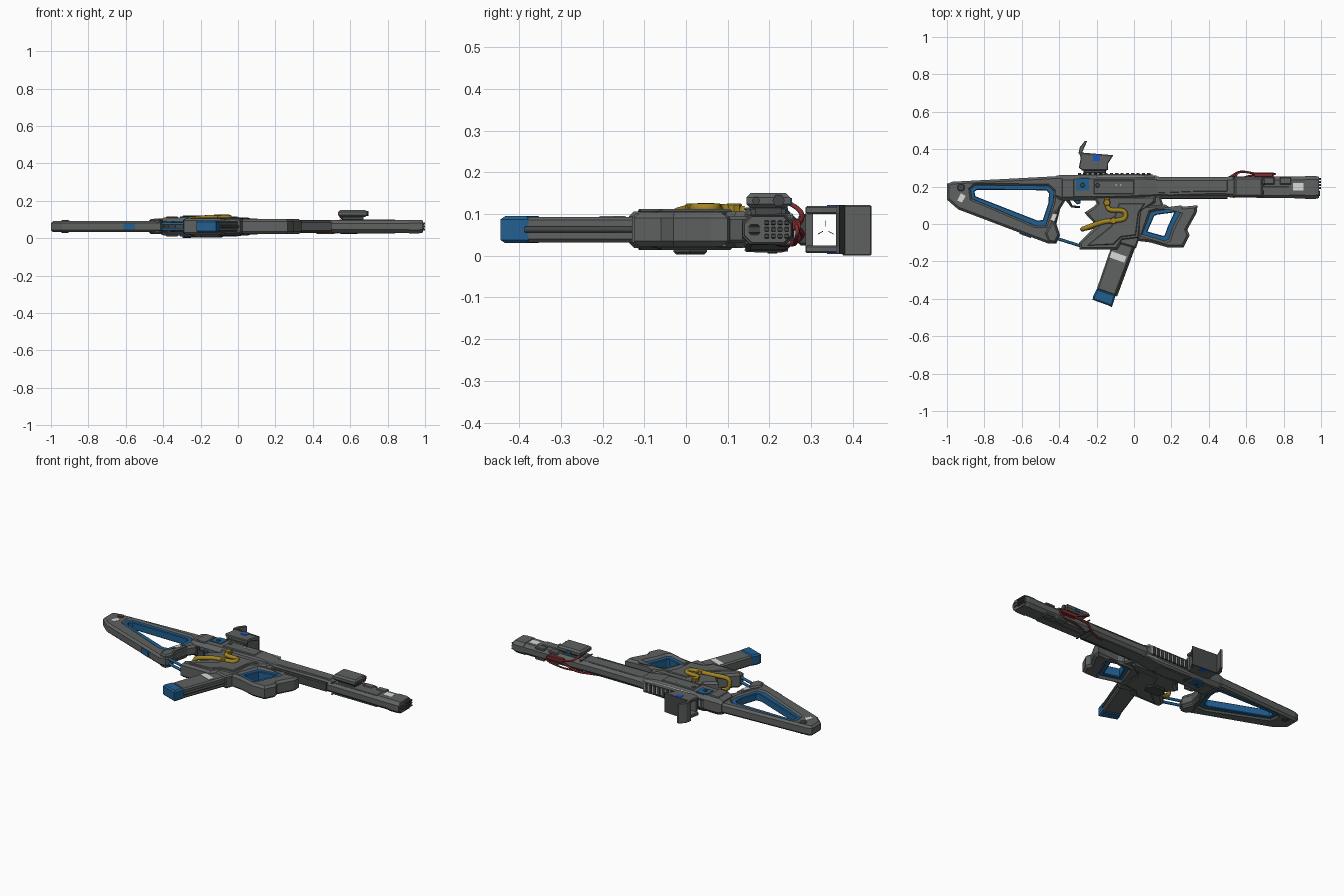
import bpy, bmesh, math
from mathutils import Vector
from mathutils.geometry import tessellate_polygon

CZ = 0.0625   # middle plane of the rifle lying on its side


def material(name, r, g, b):
    m = bpy.data.materials.new(name)
    m.diffuse_color = (r, g, b, 1)
    return m


GREY = material("gunmetal grey", .115, .122, .122)
DARK = material("dark grey", .06, .063, .065)
WHITE = material("label white", .7, .7, .7)
BLUE = material("steel blue", .016, .115, .28)
BRIGHT = material("bright blue", .012, .09, .6)
YELLOW = material("hose yellow", .36, .23, .015)
RED = material("wire red", .22, .025, .03)


def make(name, verts, faces, mat):
    me = bpy.data.meshes.new(name)
    me.from_pydata(verts, [], faces)
    bm = bmesh.new()
    bm.from_mesh(me)
    bmesh.ops.recalc_face_normals(bm, faces=bm.faces)
    bm.to_mesh(me)
    bm.free()
    me.materials.append(mat)
    ob = bpy.data.objects.new(name, me)
    bpy.context.collection.objects.link(ob)
    return ob


def oriented(pts, ccw):
    area = sum(a[0] * b[1] - b[0] * a[1] for a, b in zip(pts, pts[1:] + pts[:1]))
    return pts if (area > 0) == ccw else pts[::-1]


def inset(pts, d):
    out = []
    for i, p in enumerate(pts):
        p = Vector(p)
        e1 = (p - Vector(pts[i - 1])).normalized()
        e2 = (Vector(pts[(i + 1) % len(pts)]) - p).normalized()
        n1, n2 = Vector((-e1.y, e1.x)), Vector((-e2.y, e2.x))
        q = p + (n1 + n2) * (d / max(.35, 1 + n1.dot(n2)))
        out.append((q.x, q.y))
    return out


def plate(name, pts, z0, z1, mat, bev=0.0, hole=None, both=False):
    """Chamfered slab from a top-view outline, with an optional hole or a twin on the other side."""
    loops = [oriented(pts, True)] + ([oriented(hole, False)] if hole else [])
    flat = [q for lp in loops for q in lp]
    small = [inset(lp, bev) for lp in loops]
    flat_small = [q for lp in small for q in lp]
    n = len(flat)
    levels = [(flat_small, z0), (flat, z0 + bev), (flat, z1 - bev), (flat_small, z1)] if bev else [(flat, z0), (flat, z1)]
    verts = [(x, y, z) for lv, z in levels for x, y in lv]
    cap = tessellate_polygon([[Vector((x, y, 0)) for x, y in lp] for lp in small])
    top = n * (len(levels) - 1)
    faces = [tuple(t) for t in cap] + [tuple(i + top for i in t) for t in cap]
    for k in range(len(levels) - 1):
        start = 0
        for lp in loops:
            m = len(lp)
            for i in range(m):
                a, b = k * n + start + i, k * n + start + (i + 1) % m
                faces.append((a, b, b + n, a + n))
            start += m
    make(name, verts, faces, mat)
    if both:
        plate(name + "_far", pts, 2 * CZ - z1, 2 * CZ - z0, mat, bev, hole)


def box(name, x0, x1, y0, y1, z0, z1, mat, bev=0.0, both=False):
    plate(name, [(x0, y0), (x1, y0), (x1, y1), (x0, y1)], z0, z1, mat, bev, None, both)


def disc(name, x, y, r, z0, z1, mat, both=False, n=12):
    plate(name, [(x + r * math.cos(2 * math.pi * i / n), y + r * math.sin(2 * math.pi * i / n))
                 for i in range(n)], z0, z1, mat, r * .15, None, both)


def loft(name, secs, mat):
    """Eight-sided body along x; each section is x, y0, y1, half depth, chamfer."""
    verts, faces = [], []
    for x, y0, y1, h, c in secs:
        a, b = CZ - h, CZ + h
        verts += [(x, y0 + c, a), (x, y1 - c, a), (x, y1, a + c), (x, y1, b - c),
                  (x, y1 - c, b), (x, y0 + c, b), (x, y0, b - c), (x, y0, a + c)]
    for k in range(len(secs) - 1):
        for i in range(8):
            a, b = k * 8 + i, k * 8 + (i + 1) % 8
            faces.append((a, b, b + 8, a + 8))
    last = len(verts) - 8
    faces += [tuple(range(8)), tuple(range(last, last + 8))]
    make(name, verts, faces, mat)


def tube(name, pts, r, mat, order=3):
    cu = bpy.data.curves.new(name, 'CURVE')
    cu.dimensions = '3D'
    cu.bevel_depth, cu.bevel_resolution = r, 1
    cu.use_fill_caps = True
    cu.resolution_u = 4
    sp = cu.splines.new('NURBS')
    sp.points.add(len(pts) - 1)
    for q, p in zip(sp.points, pts):
        q.co = (*p, 1)
    sp.order_u = min(order, len(pts))
    sp.use_endpoint_u = True
    cu.materials.append(mat)
    bpy.context.collection.objects.link(bpy.data.objects.new(name, cu))


# Skeleton stock with blue lining
hole = [(-.872, .185), (-.85, .205), (-.46, .202), (-.43, .175), (-.433, .12), (-.475, -.008), (-.525, -.008), (-.865, .137)]
gap = [(-.853, .172), (-.838, .183), (-.468, .18), (-.455, .165), (-.457, .115), (-.488, .022), (-.515, .018), (-.848, .148)]
plate("stock", [(-1, .13), (-.94, .078), (-.46, -.104), (-.415, -.104), (-.395, -.06), (-.415, 0), (-.395, .08), (-.37, .12),
                (-.37, .256), (-.42, .255), (-.97, .226), (-1, .215)], .032, .093, GREY, .012, hole)
plate("stock_lining", inset(oriented(hole, True), -.006), .04, .085, BLUE, .004, gap)
plate("stock_neck", [(-.455, -.095), (-.42, -.1), (-.4, -.06), (-.42, 0), (-.4, .08), (-.425, .07), (-.445, .0), (-.475, -.05)],
      .022, .103, GREY, .008)
plate("stock_underside_pad", [(-.61, -.04), (-.55, -.062), (-.552, -.075), (-.612, -.053)], .045, .08, BLUE)
disc("stock_bolt", -.925, .195, .02, .09, .098, DARK, True)
plate("stock_label", [(-.945, .125), (-.92, .115), (-.9, .15), (-.925, .165)], .092, .0945, WHITE)
plate("neck_label", [(-.45, .02), (-.425, .015), (-.41, .052), (-.435, .058)], .1, .1045, WHITE)
for z in (.048, .077):
    tube("stock_link_rod", [(-.42, -.075, z), (-.27, -.122, z)], .008, BLUE, 2)

# Receiver and barrel shroud
loft("receiver", [(-.42, .14, .257, .038, .015), (-.395, .125, .262, .048, .02), (-.05, .125, .264, .051, .024),
                  (.03, .13, .264, .049, .024), (.12, .137, .258, .036, .02)], GREY)
loft("barrel_shroud", [(.1, .138, .254, .036, .02), (.2, .138, .25, .033, .018), (.45, .146, .25, .033, .018),
                       (.53, .142, .254, .034, .018), (.985, .136, .254, .034, .018)], GREY)
loft("shroud_lower_rail", [(.11, .134, .155, .026, .005), (.5, .134, .155, .026, .005)], DARK)
loft("muzzle_cap", [(.915, .134, .257, .036, .018), (.97, .134, .257, .036, .018), (.99, .14, .252, .031, .018)], GREY)
for i in range(4):
    for j in range(3):
        y, z = .188 + i * .016, .0465 + j * .016
        box("muzzle_tooth", .988, 1.0, y, y + .011, z - .005, z + .006, DARK, .002)
box("muzzle_bore", .988, .993, .15, .178, .05, .075, DARK, .006)
box("muzzle_label", .85, .905, .178, .22, .0955, .098, WHITE, 0)
for x in (.69, .78):
    box("shroud_block", x, x + .06, .212, .25, .085, .101, GREY, .004, True)
box("shroud_panel", .54, .83, .15, .2, .094, .099, GREY, .002, True)
box("shroud_seam", .528, .536, .14, .256, .094, .0985, DARK, 0, True)
plate("shroud_side_panel", [(.13, .165), (.36, .175), (.5, .175), (.5, .235), (.13, .235)], .092, .098, GREY, .002, None, True)

# Receiver details
plate("receiver_blue_panel", [(-.31, .18), (-.24, .18), (-.24, .245), (-.29, .245), (-.31, .23)], .108, .1155, BLUE, 0, None, True)
box("receiver_rear_panel", -.385, -.32, .14, .24, .107, .116, GREY, .004, True)
box("ejection_panel", -.215, .0, .16, .235, .109, .117, GREY, .004, True)
for x in (-.275, -.195):
    disc("receiver_pin", x, .207, .012, .11, .12, DARK, True)
for x in (-.1, -.075):
    box("receiver_mark", x, x + .008, .205, .212, .116, .1185, WHITE)
box("receiver_light_strip", -.2, .11, .247, .257, .088, .102, WHITE, .003, True)
box("rail_base", -.3, .1, .258, .268, .042, .083, WHITE)
for i in range(14):
    x = -.3 + i * .0285
    box("rail_tooth", x, x + .017, .262, .274, .036, .089, DARK, .002)

# Lower body, trigger and knob
plate("lower_body", [(-.22, .15), (.115, .15), (.115, .115), (.045, .065), (.03, -.08), (-.06, -.09), (-.09, -.137), (-.29, -.137),
                     (-.295, -.1), (-.255, -.06), (-.2, -.01), (-.265, .06), (-.22, .09), (-.2, .11)], .019, .106, GREY, .012)
plate("lower_side_panel", [(-.08, .11), (.06, .11), (.025, .06), (.01, -.06), (-.07, -.07), (-.11, -.11), (-.25, -.115), (-.12, -.01)],
      .1, .1115, GREY, .004, None, True)
plate("trigger", [(-.345, .15), (-.29, .16), (-.285, .11), (-.305, .105), (-.325, .125)], .045, .08, BLUE, .004)
plate("trigger_guard", [(-.39, .14), (-.35, .14), (-.33, .1), (-.29, .095), (-.29, .085), (-.335, .088), (-.36, .12)],
      .035, .09, DARK, .004)
plate("magazine_catch", [(-.33, .13), (-.2, .13), (-.21, .16), (-.33, .16)], .04, .085, BLUE)
plate("underside_knob", [(-.2, -.03), (-.1, -.03), (-.08, .01), (-.1, .05), (-.18, .05), (-.21, .01)], .003, .02, DARK, .006)

# Front grip with blue lining
ghole = [(.045, -.055), (.09, .062), (.12, .07), (.243, .085), (.247, .06), (.205, -.02), (.185, -.08), (.165, -.09)]
ggap = [(.072, -.04), (.108, .043), (.125, .05), (.216, .062), (.21, .05), (.18, -.015), (.165, -.058), (.157, -.064)]
plate("front_grip", [(.02, .1), (.165, .105), (.19, .09), (.29, .095), (.34, .1), (.335, .06), (.285, -.03), (.297, -.06), (.265, -.125),
                     (.18, -.125), (.085, -.098), (.015, -.09)], .022, .103, GREY, .013, ghole)
plate("front_grip_lining", inset(oriented(ghole, True), -.005), .034, .091, BLUE, .004, ggap)
plate("grip_strut", [(.06, .09), (.16, .09), (.14, .15), (.06, .15)], .03, .095, GREY, .008)

# Magazine
plate("magazine", [(-.1, -.06), (.02, -.07), (-.1, -.385), (-.2, -.35)], .032, .093, GREY, .008)
plate("magazine_well", [(-.115, -.06), (.035, -.06), (.01, -.13), (-.095, -.1)], .024, .101, GREY, .008)
plate("magazine_foot", [(-.198, -.345), (-.097, -.378), (-.118, -.445), (-.135, -.436), (-.222, -.405), (-.218, -.385)],
      .03, .095, BLUE, .008)
plate("magazine_band", [(-.12, -.145), (-.04, -.174), (-.052, -.207), (-.132, -.178)], .0925, .095, WHITE)
tube("magazine_edge_rib", [(-.0, -.12, CZ), (-.098, -.385, CZ)], .008, DARK, 2)

# Yellow hose wrapping round the lower body
tube("hose", [(-.145, .14, .108), (-.145, .095, .112), (-.13, .072, .114), (-.07, .075, .114), (-.045, .065, .114),
              (-.045, .03, .114), (-.075, .02, .114), (-.155, .015, .113), (-.21, -.003, .108), (-.28, -.03, .1),
              (-.27, -.025, .03), (-.2, -.01, .014), (-.15, 0, .02)], .013, YELLOW)
for x, y in ((-.145, .115), (-.11, .018)):
    disc("hose_collar", x, y, .019, .1, .125, YELLOW, False, 8)

# Folding sight
box("sight_mount", -.27, -.15, .27, .295, .025, .1, DARK, .005)
plate("sight_side", [(-.295, .382), (-.29, .37), (-.285, .352), (-.295, .3), (-.275, .286), (-.14, .288), (-.138, .325), (-.112, .366)],
      .1, .119, GREY, .004, None, True)
box("sight_floor", -.28, -.145, .287, .304, .01, .115, GREY, .003)
plate("sight_roof", [(-.293, .383), (-.112, .368), (-.115, .36), (-.29, .37)], .004, .121, DARK)
plate("sight_hood", [(-.297, .376), (-.28, .375), (-.268, .405), (-.25, .443), (-.262, .445), (-.29, .41)], 0, .121, GREY, .003)
box("sight_blue_mark", -.22, -.182, .338, .368, .118, .1215, BRIGHT, 0, True)
for k in range(3):
    a = math.pi / 2 + k * 2 * math.pi / 3
    tube("sight_reticle", [(-.2, .335 + r * math.cos(a), CZ + r * math.sin(a)) for r in (.008, .022)], .001, DARK, 2)

# Side pointer box with lens
box("pointer_mount", .56, .67, .165, .23, .09, .12, DARK, .004)
box("pointer_box", .535, .69, .145, .25, .114, .15, GREY, .01)
box("pointer_blue_tab", .6, .63, .246, .254, .122, .138, BLUE)
loft_z = .132
tube("pointer_lens", [(.685, .222, loft_z), (.698, .222, loft_z)], .015, DARK, 2)
tube("pointer_port", [(.685, .168, loft_z), (.694, .168, loft_z)], .01, DARK, 2)

# Red wiring over the top of the shroud
box("wire_block", .64, .745, .25, .275, .06, .085, RED, .004)
tube("wire", [(.54, .235, .13), (.54, .265, .12), (.58, .285, .09), (.65, .268, .075)], .006, RED)
tube("wire", [(.65, .268, .065), (.58, .285, .055), (.54, .27, .035), (.5, .24, .026), (.42, .22, .028)], .006, RED)
tube("wire", [(.73, .262, .08), (.77, .27, .06), (.72, .262, .035), (.6, .262, .025), (.55, .23, .026)], .005, RED)
